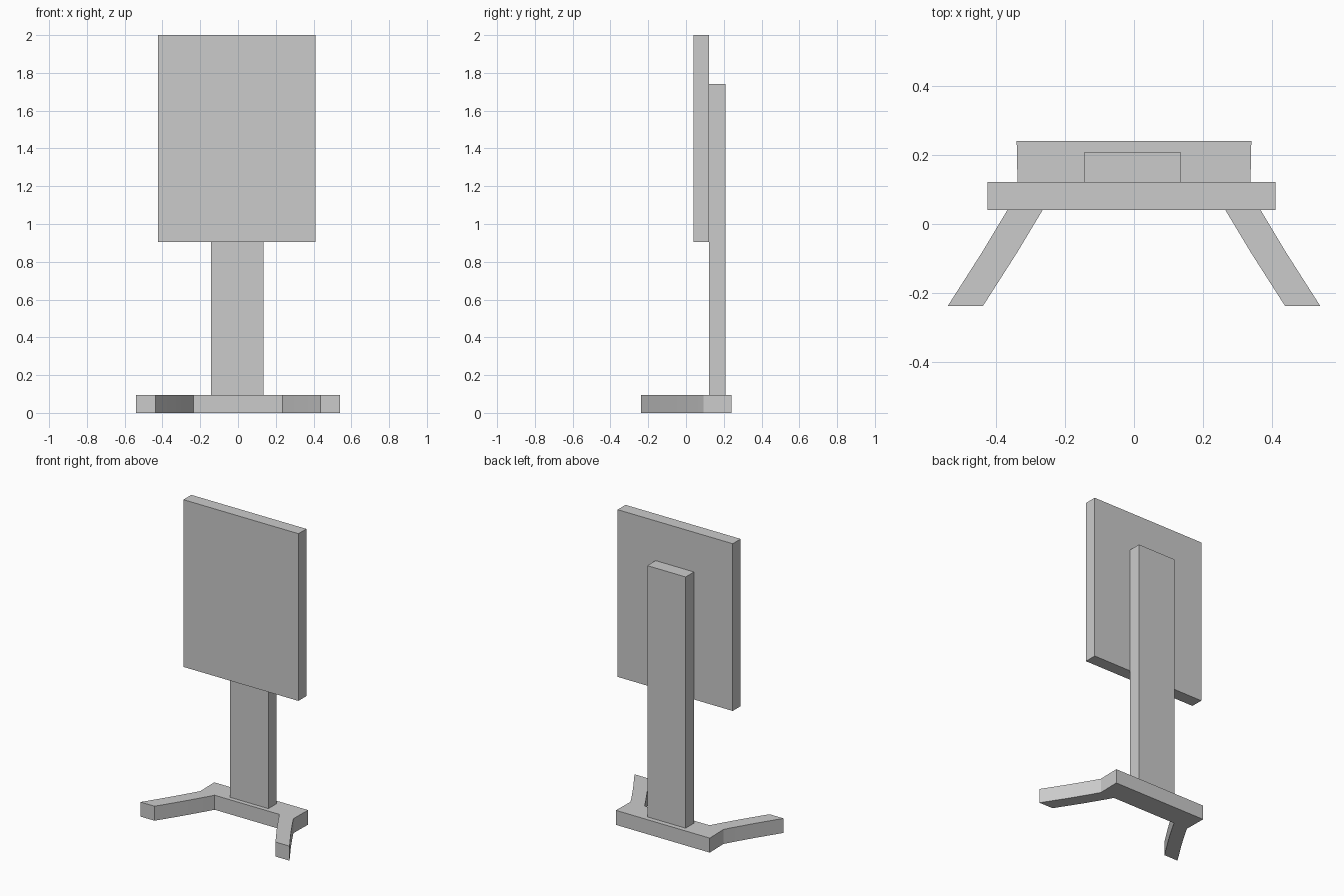
import bpy
import bmesh
import math

default = bpy.data.objects.get("Cube")
if default:
    bpy.data.objects.remove(default, do_unlink=True)

grey = bpy.data.materials.new("plain grey")
grey.use_nodes = True
colour = (0.6, 0.6, 0.6, 1)
grey.diffuse_color = colour
grey.node_tree.nodes["Principled BSDF"].inputs["Base Color"].default_value = colour


def extrude_plan(name, outline, bottom, top):
    """Solid made by raising a plan outline from bottom to top."""
    bm = bmesh.new()
    face = bm.faces.new([bm.verts.new((x, y, bottom)) for x, y in outline])
    raised = bmesh.ops.extrude_face_region(bm, geom=[face])["geom"]
    verts = [v for v in raised if isinstance(v, bmesh.types.BMVert)]
    bmesh.ops.translate(bm, verts=verts, vec=(0, 0, top - bottom))
    bmesh.ops.recalc_face_normals(bm, faces=bm.faces)
    mesh = bpy.data.meshes.new(name)
    bm.to_mesh(mesh)
    bm.free()
    mesh.materials.append(grey)
    obj = bpy.data.objects.new(name, mesh)
    bpy.context.collection.objects.link(obj)
    return obj


def slab(name, x0, x1, y0, y1, z0, z1):
    return extrude_plan(name, [(x0, y0), (x1, y0), (x1, y1), (x0, y1)], z0, z1)


# Base: a back bar with two gently curved legs splayed forward
inner = [(0.235, 0.093), (0.265, 0.04), (0.337, -0.08), (0.438, -0.238)]
outer = [(x + 0.102, y) for x, y in reversed(inner)]
left_half = inner + outer + [(0.34, 0.24)]
right_half = [(-x, y) for x, y in reversed(left_half)]
base = extrude_plan("base", left_half + right_half, 0, 0.095)
bpy.ops.object.select_all(action="DESELECT")
base.select_set(True)
bpy.context.view_layer.objects.active = base
bpy.ops.object.shade_smooth_by_angle(angle=math.radians(15))

# Upright post and the panel fixed to its front
slab("post", -0.143, 0.135, 0.122, 0.208, 0.095, 1.74)
slab("panel", -0.424, 0.41, 0.04, 0.122, 0.905, 2.0)
